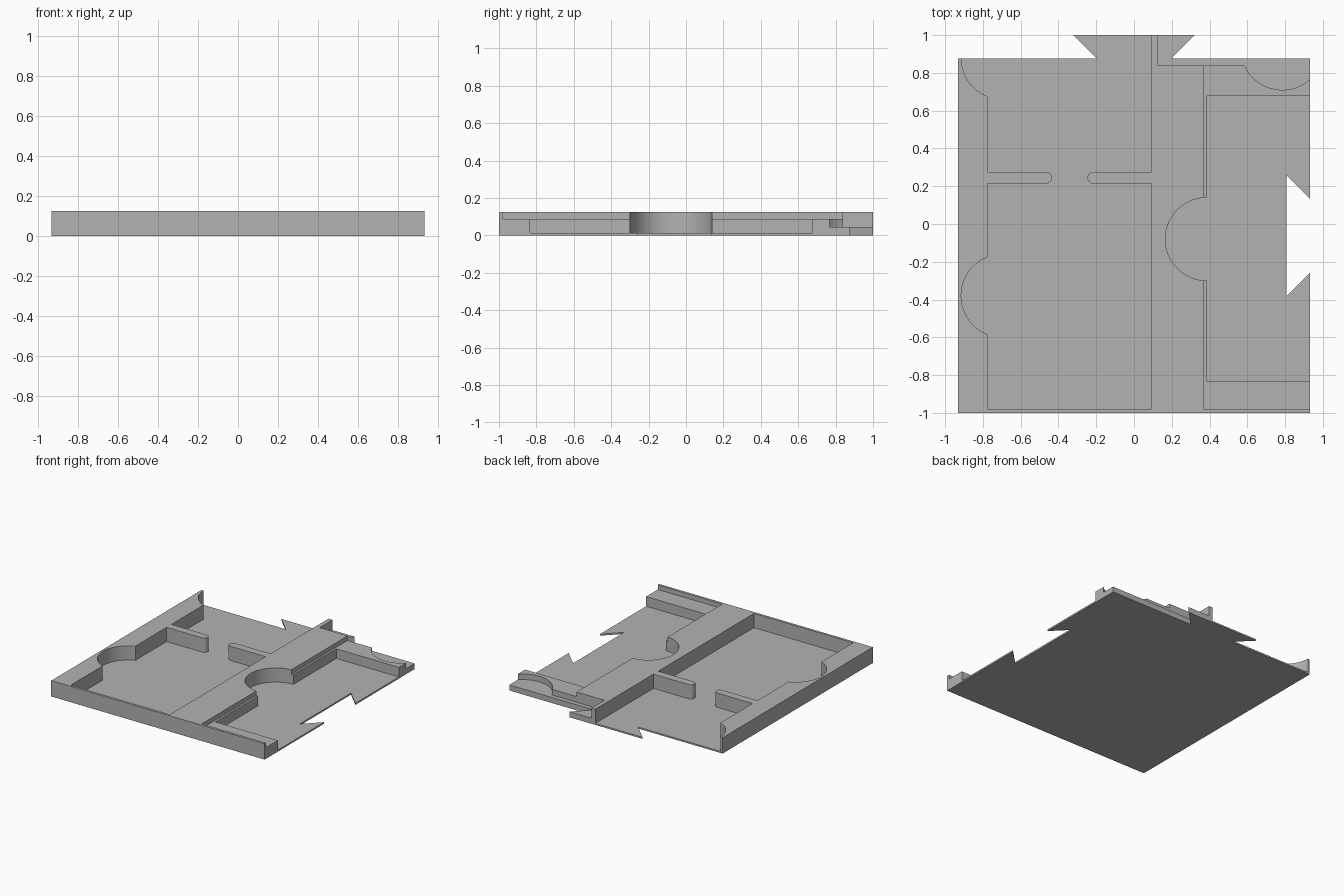
import bpy
import bmesh
from math import cos, sin, pi, radians
from mathutils import Vector

cube = bpy.data.objects.get("Cube")
if cube:
    bpy.data.objects.remove(cube, do_unlink=True)

# Main dimensions
HALF_W, FRONT, BACK, TIP = 0.933, -1.0, 0.875, 1.0
FLOOR, STEP, LEDGE, TOP = 0.0125, 0.044, 0.089, 0.125
ABOVE, OUTSIDE = 0.3, 1.3
LEFT_WALL, SPINE, RAIL = -0.775, 0.092, 0.37
ARC_R = 0.22
NARROW, WIDE, DEPTH = 0.195, 0.32, 0.125   # dovetail half widths and depth
MID_Y = (FRONT + BACK) / 2

grey = bpy.data.materials.new("grey plastic")
grey.use_nodes = True
grey.diffuse_color = (0.45, 0.45, 0.45, 1)
grey.node_tree.nodes["Principled BSDF"].inputs["Base Color"].default_value = (0.45, 0.45, 0.45, 1)


def prism(name, outline, z0, z1):
    """Extrude a flat outline between two heights."""
    bm = bmesh.new()
    face = bm.faces.new([bm.verts.new((x, y, z0)) for x, y in outline])
    grown = bmesh.ops.extrude_face_region(bm, geom=[face])["geom"]
    verts = [g for g in grown if isinstance(g, bmesh.types.BMVert)]
    bmesh.ops.translate(bm, verts=verts, vec=Vector((0, 0, z1 - z0)))
    bmesh.ops.recalc_face_normals(bm, faces=bm.faces)
    mesh = bpy.data.meshes.new(name)
    bm.to_mesh(mesh)
    bm.free()
    mesh.materials.append(grey)
    obj = bpy.data.objects.new(name, mesh)
    bpy.context.collection.objects.link(obj)
    return obj


def arc(cx, cy, r, start, end, steps):
    angles = [radians(start + (end - start) * i / steps) for i in range(steps + 1)]
    return [(cx + r * cos(a), cy + r * sin(a)) for a in angles]


def circle(cx, cy):
    return arc(cx, cy, ARC_R, 0, 360, 72)[:-1]


def rect(x0, y0, x1, y1):
    return [(x0, y0), (x1, y0), (x1, y1), (x0, y1)]


# Tile block, with a dovetail tab at the back and a matching slot on its left
tile = prism("track_tile", [
    (-HALF_W, FRONT), (HALF_W, FRONT),
    (HALF_W, MID_Y - NARROW), (HALF_W - DEPTH, MID_Y - WIDE),
    (HALF_W - DEPTH, MID_Y + WIDE), (HALF_W, MID_Y + NARROW),
    (HALF_W, BACK), (NARROW, BACK), (WIDE, TIP), (-WIDE, TIP),
    (-NARROW, BACK), (-HALF_W, BACK)], 0, TOP)

# Wide bay outline, leaving two round-ended stubs standing
STUB_Y, STUB_R = 0.245, 0.031
bay = [(LEFT_WALL, -0.98), (SPINE, -0.98), (SPINE, STUB_Y - STUB_R)]
bay += arc(-0.215, STUB_Y, STUB_R, 270, 90, 12)
bay += [(SPINE, STUB_Y + STUB_R), (SPINE, OUTSIDE),
        (LEFT_WALL, OUTSIDE), (LEFT_WALL, STUB_Y + STUB_R)]
bay += arc(-0.466, STUB_Y, STUB_R, 90, -90, 12)
bay += [(LEFT_WALL, STUB_Y - STUB_R)]

# Pockets: name, outline, depth level
pockets = [
    ("wide_bay", bay, FLOOR),
    ("front_bay_scoop", circle(-0.695, -0.38), FLOOR),
    ("back_bay_scoop", circle(-0.695, 0.88), FLOOR),
    ("side_ledge", rect(RAIL, -0.98, OUTSIDE, 1.2), LEDGE),
    ("side_bay", rect(RAIL + 0.016, -0.835, 1.25, 0.677), FLOOR),
    ("spine_scoop", circle(RAIL + 0.016, -0.08), FLOOR),
    ("back_step", rect(0.126, 0.84, 1.2, 1.25), STEP),
    ("step_scoop", circle(0.785, 0.93), STEP),
]
cutters = []
for name, outline, level in pockets:
    cutter = prism(name + "_cutter", outline, level, ABOVE)
    cutter.hide_render = True
    cutters.append(cutter)
    cut = tile.modifiers.new(name, "BOOLEAN")
    cut.operation = "DIFFERENCE"
    cut.solver = "EXACT"
    cut.object = cutter

# Bake the cuts and drop the cutters
graph = bpy.context.evaluated_depsgraph_get()
baked = bpy.data.meshes.new_from_object(tile.evaluated_get(graph))
tile.modifiers.clear()
tile.data = baked
for cutter in cutters:
    bpy.data.objects.remove(cutter, do_unlink=True)

# Smooth the round scoops, keep the corners sharp
bpy.ops.object.select_all(action="DESELECT")
tile.select_set(True)
bpy.context.view_layer.objects.active = tile
bpy.ops.object.shade_smooth_by_angle(angle=radians(30))
